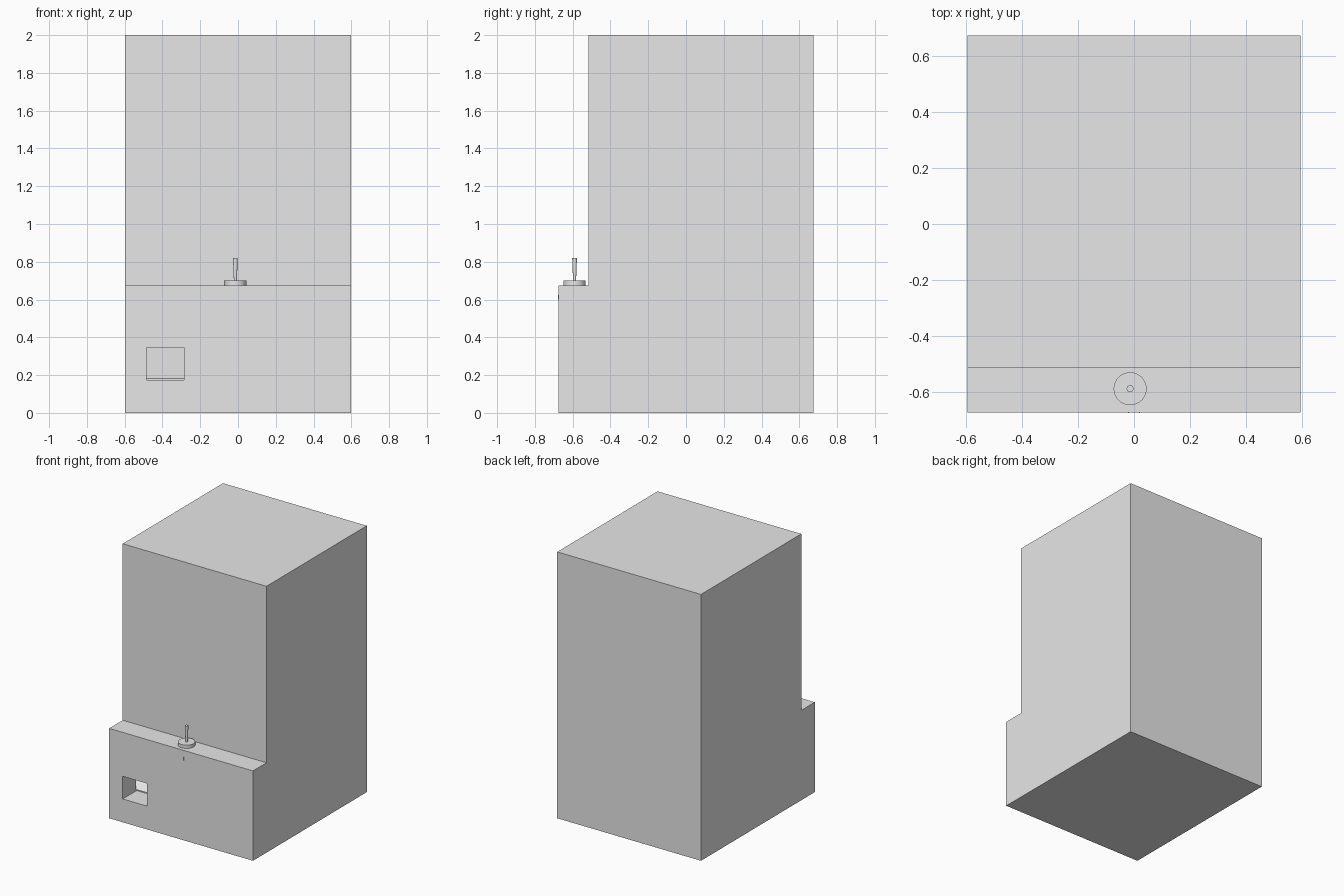
import bpy
import bmesh
from mathutils import Vector

cube = bpy.data.objects.get("Cube")
if cube:
    bpy.data.objects.remove(cube, do_unlink=True)

grey = bpy.data.materials.new("light grey")
grey.use_nodes = True
colour = (0.8, 0.8, 0.8, 1)
grey.diffuse_color = colour
grey.node_tree.nodes["Principled BSDF"].inputs["Base Color"].default_value = colour

HALF_W, FRONT, STEP, BACK = 0.597, -0.675, -0.515, 0.675
LEDGE = 0.675


def add_object(name, bm):
    bmesh.ops.recalc_face_normals(bm, faces=bm.faces)
    mesh = bpy.data.meshes.new(name)
    bm.to_mesh(mesh)
    bm.free()
    mesh.materials.append(grey)
    obj = bpy.data.objects.new(name, mesh)
    bpy.context.collection.objects.link(obj)
    return obj


def extrude_profile(name, profile, x0, x1):
    """Extrude a (y, z) profile sideways from x0 to x1."""
    bm = bmesh.new()
    face = bm.faces.new([bm.verts.new((x0, y, z)) for y, z in profile])
    grown = bmesh.ops.extrude_face_region(bm, geom=[face])["geom"]
    verts = [g for g in grown if isinstance(g, bmesh.types.BMVert)]
    bmesh.ops.translate(bm, verts=verts, vec=(x1 - x0, 0, 0))
    return add_object(name, bm)


def cylinder(name, centre, r_bottom, r_top, z0, z1):
    bm = bmesh.new()
    bmesh.ops.create_cone(bm, cap_ends=True, segments=32, radius1=r_bottom,
                          radius2=r_top, depth=z1 - z0)
    bmesh.ops.translate(bm, verts=bm.verts, vec=Vector((*centre, (z0 + z1) / 2)))
    obj = add_object(name, bm)
    bpy.ops.object.select_all(action="DESELECT")
    obj.select_set(True)
    bpy.context.view_layer.objects.active = obj
    bpy.ops.object.shade_smooth_by_angle()
    return obj


# Cabinet with a ledge along the front
cabinet = extrude_profile("cabinet", [
    (FRONT, 0), (BACK, 0), (BACK, 2), (STEP, 2), (STEP, LEDGE), (FRONT, LEDGE)],
    -HALF_W, HALF_W)

# Prize opening through the front wall, with a wider sloping chute behind it
opening = extrude_profile("opening_cutter", [
    (FRONT - 0.1, 0.175), (STEP + 0.005, 0.175),
    (STEP + 0.005, 0.345), (FRONT - 0.1, 0.345)], -0.485, -0.285)
chute = extrude_profile("chute_cutter", [
    (STEP, 0.18), (STEP + 0.28, 0.345), (STEP, 0.345)], -0.56, -0.22)
for cutter in (opening, chute):
    cutter.hide_render = True
    cutter.hide_set(True)
    cutter.display_type = "WIRE"
    cut = cabinet.modifiers.new(cutter.name, "BOOLEAN")
    cut.operation = "DIFFERENCE"
    cut.solver = "EXACT"
    cut.object = cutter

# Pair of slim coin slot plates
for side, x in (("right", -0.02), ("left", 0.02)):
    extrude_profile(side + "_coin_slot", [
        (FRONT - 0.002, 0.6), (FRONT + 0.002, 0.6),
        (FRONT + 0.002, 0.625), (FRONT - 0.002, 0.625)], x - 0.002, x + 0.002)

# Joystick on the ledge
stick_at = (-0.014, -0.59)
cylinder("joystick_base", stick_at, 0.059, 0.059, LEDGE, 0.7)
cylinder("joystick_handle", stick_at, 0.008, 0.0125, 0.7, 0.82)
